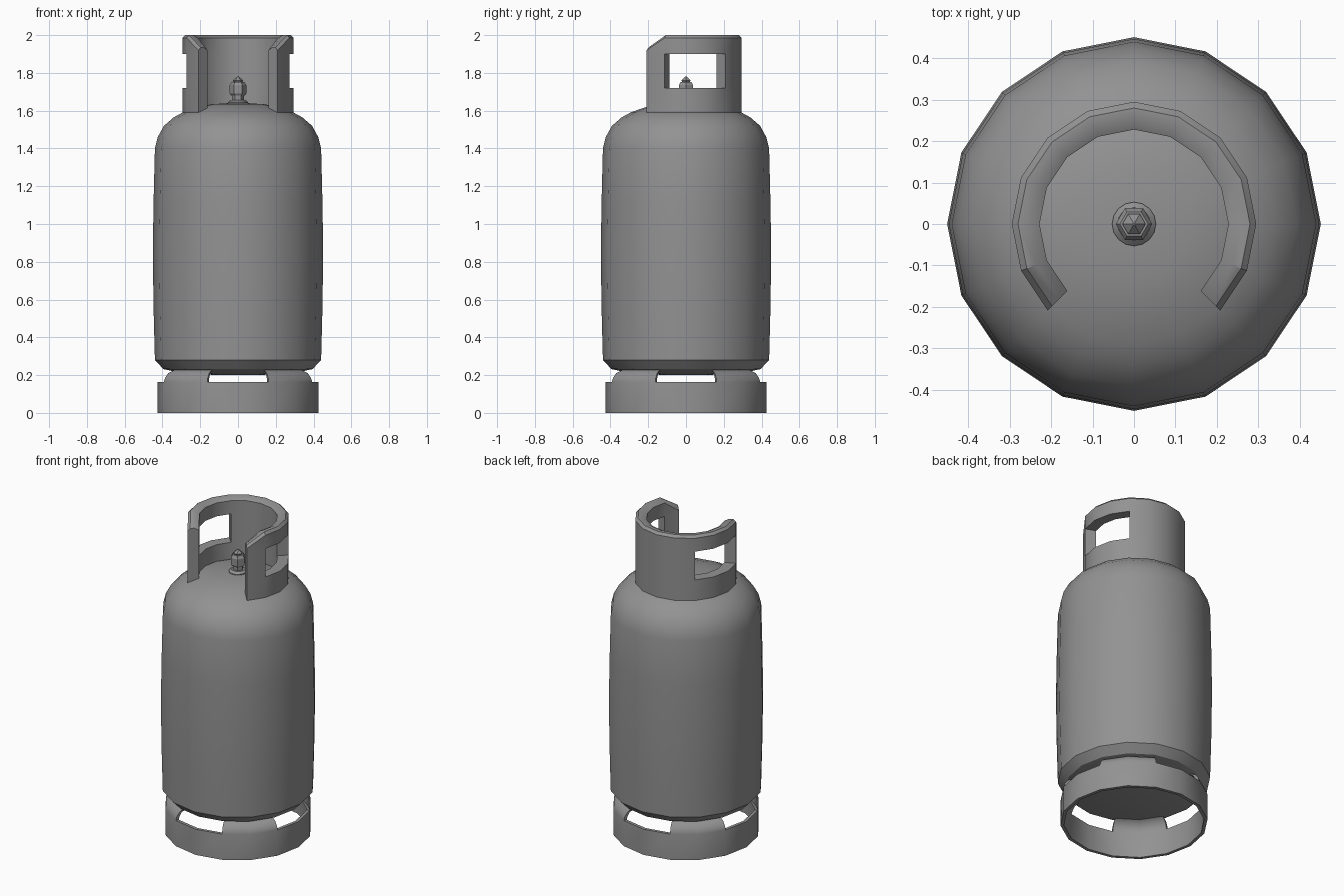
import bpy, bmesh
from math import cos, sin, pi, radians

if "Cube" in bpy.data.objects:
    bpy.data.objects.remove(bpy.data.objects["Cube"])

# Dark grey paint
paint = bpy.data.materials.new("dark_grey_paint")
paint.diffuse_color = (0.29, 0.29, 0.29, 1)
paint.use_nodes = True
paint.node_tree.nodes["Principled BSDF"].inputs["Base Color"].default_value = paint.diffuse_color


def finish(name, bm, angle=30):
    bmesh.ops.recalc_face_normals(bm, faces=bm.faces)
    mesh = bpy.data.meshes.new(name)
    bm.to_mesh(mesh)
    bm.free()
    mesh.materials.append(paint)
    ob = bpy.data.objects.new(name, mesh)
    bpy.context.collection.objects.link(ob)
    bpy.context.view_layer.objects.active = ob
    ob.select_set(True)
    bpy.ops.object.shade_smooth_by_angle(angle=radians(angle))
    ob.select_set(False)
    return ob


def lathe(name, profile, sides, angle=30):
    """Revolve (radius, z) points; the first and last rings are capped."""
    bm = bmesh.new()
    rings = [[bm.verts.new((r * cos(2 * pi * i / sides), r * sin(2 * pi * i / sides), z))
              for i in range(sides)] for r, z in profile]
    for a, b in zip(rings, rings[1:]):
        for i in range(sides):
            j = (i + 1) % sides
            bm.faces.new((a[i], a[j], b[j], b[i]))
    bm.faces.new(rings[0])
    bm.faces.new(rings[-1])
    return finish(name, bm, angle)


def shell(name, rows, start, segs, closed, is_open, drop=0.0):
    """Thick curved wall. rows: (outer r, inner r, z); is_open(col, row) leaves a gap."""
    bm = bmesh.new()
    step = radians(22.5)
    cols = segs if closed else segs + 1
    grid = []
    for i in range(cols):
        a = start + i * step
        col = []
        for k, (ro, ri, z) in enumerate(rows):
            if i in (0, cols - 1) and k >= len(rows) - 2:
                z -= drop
            col.append([bm.verts.new((r * cos(a), r * sin(a), z)) for r in (ro, ri)])
        grid.append(col)

    def solid(i, k):
        if closed:
            i %= segs
        return 0 <= i < segs and 0 <= k < len(rows) - 1 and not is_open(i, k)

    for i in range(segs):
        for k in range(len(rows) - 1):
            if not solid(i, k):
                continue
            a, b = grid[i], grid[(i + 1) % cols]
            for s in (0, 1):
                bm.faces.new((a[k][s], b[k][s], b[k + 1][s], a[k + 1][s]))
            edges = (((i - 1, k), a[k], a[k + 1]), ((i + 1, k), b[k], b[k + 1]),
                     ((i, k - 1), a[k], b[k]), ((i, k + 1), a[k + 1], b[k + 1]))
            for cell, p, q in edges:
                if not solid(*cell):
                    bm.faces.new((p[0], q[0], q[1], p[1]))
    return finish(name, bm)


# Tank body, slightly bulged, with domed shoulder
lathe("tank_body", [(0.12, 0.20), (0.33, 0.218), (0.395, 0.232), (0.44, 0.28), (0.447, 0.55),
                    (0.451, 0.85), (0.447, 1.12), (0.44, 1.40), (0.425, 1.46), (0.392, 1.52),
                    (0.34, 1.565), (0.29, 1.592), (0.21, 1.62), (0.14, 1.634), (0.05, 1.64)], 16)

# Foot ring with four slots under the tank
shell("foot_ring",
      [(0.425, 0.405, 0), (0.425, 0.405, 0.163), (0.418, 0.398, 0.185),
       (0.40, 0.383, 0.21), (0.37, 0.358, 0.225), (0.34, 0.335, 0.235)],
      0, 16, True, lambda i, k: k >= 1 and i % 4 in (0, 3))

# Guard collar, open at the front, with two hand windows and a bevelled rim
shell("guard_collar",
      [(0.295, 0.228, 1.585), (0.295, 0.228, 1.72), (0.295, 0.228, 1.90),
       (0.295, 0.228, 1.985), (0.28, 0.257, 2.0)],
      radians(-45), 12, False,
      lambda i, k: k == 1 and i in (1, 2, 3, 8, 9, 10), drop=0.065)

# Valve
lathe("valve_base", [(0.053, 1.625), (0.053, 1.645), (0.04, 1.657)], 16)
lathe("valve_stem", [(0.031, 1.65), (0.031, 1.69)], 6)
lathe("valve_nut", [(0.036, 1.68), (0.044, 1.69), (0.044, 1.735), (0.034, 1.752)], 6, 10)
lathe("valve_tip", [(0.022, 1.75), (0.028, 1.76), (0.003, 1.782)], 6, 10)
